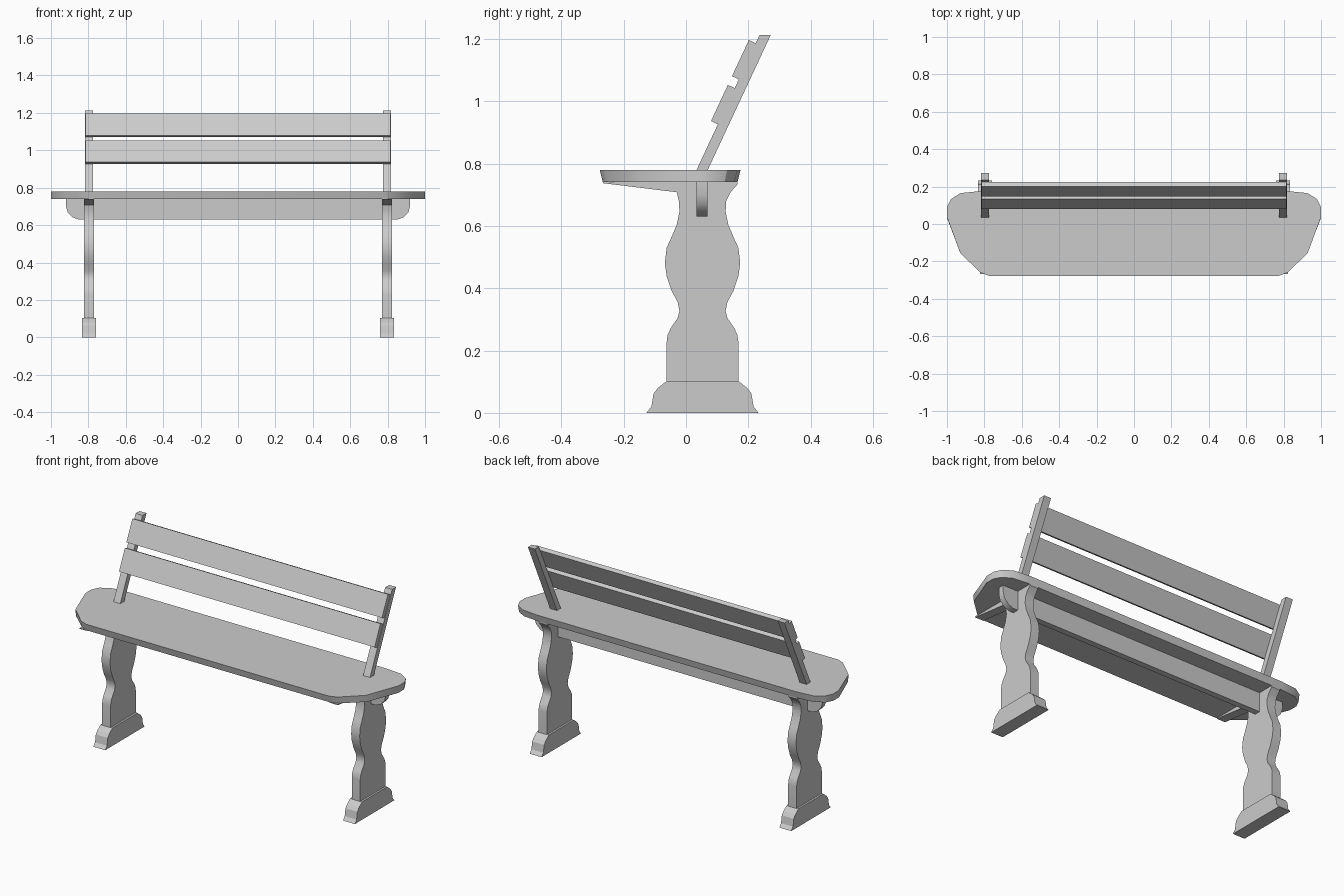
import bpy, bmesh, math

if "Cube" in bpy.data.objects:
    bpy.data.objects.remove(bpy.data.objects["Cube"])

LEG_X = 0.797   # distance of each end frame from the middle
MID_Y = 0.053   # centre line of legs and feet


def prism(name, points, place, lo, hi, smooth=True):
    """Extrude a closed 2D profile; place(a, b, t) maps profile point and depth to xyz."""
    bm = bmesh.new()
    rings = [[bm.verts.new(place(a, b, t)) for a, b in points] for t in (lo, hi)]
    bm.faces.new(rings[0])
    bm.faces.new(rings[1])
    n = len(points)
    for i in range(n):
        j = (i + 1) % n
        bm.faces.new((rings[0][i], rings[0][j], rings[1][j], rings[1][i]))
    bmesh.ops.recalc_face_normals(bm, faces=bm.faces)
    mesh = bpy.data.meshes.new(name)
    bm.to_mesh(mesh)
    bm.free()
    if smooth:
        mesh.shade_smooth()
        mesh.set_sharp_from_angle(angle=math.radians(30))
    obj = bpy.data.objects.new(name, mesh)
    bpy.context.collection.objects.link(obj)
    return obj


def along_x(a, b, t):
    return (t, a, b)


def along_y(a, b, t):
    return (a, t, b)


def mirrored(half, centre=0.0):
    """Close a right-hand half profile with its mirror image."""
    return ([(centre + a, b) for a, b in half]
            + [(centre - a, b) for a, b in reversed(half)])


# Seat: rounded plank whose edge slopes in a little towards the underside
seat_half = [(0.775, -0.277), (0.82, -0.26), (0.928, -0.157), (1.0, 0.037),
             (1.0, 0.09), (0.98, 0.132), (0.928, 0.165), (0.83, 0.175)]


def seat_place(a, b, t):
    s = 1.0 if t > 0.76 else 0.955
    return (a, -0.05 + (b + 0.05) * s, t)


prism("seat", mirrored(seat_half), seat_place, 0.74, 0.78)

# Stretcher: rail below the seat with rounded lower corners
rail_half = [(0.853, 0.63), (0.885, 0.642), (0.91, 0.668), (0.92, 0.70), (0.92, 0.742)]
prism("stretcher", mirrored(rail_half), along_y, 0.034, 0.069)

# Leg: wavy outline, with a seat bracket running forward at the top
wave = [(0.115, 0.10), (0.115, 0.228), (0.112, 0.25), (0.102, 0.272), (0.080, 0.304),
        (0.074, 0.327), (0.080, 0.356), (0.099, 0.391), (0.115, 0.439),
        (0.121, 0.48), (0.115, 0.53), (0.099, 0.565), (0.083, 0.603),
        (0.074, 0.645), (0.076, 0.68)]
leg_profile = ([(MID_Y + a, b) for a, b in wave]
               + [(0.143, 0.708), (0.165, 0.733), (0.165, 0.742),
                  (-0.267, 0.742), (-0.267, 0.737), (-0.03, 0.708)]
               + [(MID_Y - a, b) for a, b in reversed(wave)])

# Foot: stepped moulding
foot_half = [(0.18, 0.0), (0.164, 0.02), (0.157, 0.062), (0.143, 0.08), (0.114, 0.103)]

# Back post: leaning bar; lean_y gives its front face at height z
LEAN = 0.467


def lean_y(z):
    return 0.034 + LEAN * (z - 0.78)


post_profile = [(lean_y(0.765), 0.765), (lean_y(0.765) + 0.036, 0.765),
                (lean_y(1.212) + 0.036, 1.212), (lean_y(1.212), 1.212)]

for side, s in (("left", -1), ("right", 1)):
    x = s * LEG_X
    prism(side + "_leg", leg_profile, along_x, x - 0.027, x + 0.027)
    prism(side + "_foot", mirrored(foot_half, MID_Y), along_x, x - 0.038, x + 0.038, False)
    prism(side + "_back_post", post_profile, along_x, x - 0.022, x + 0.022, False)

# Back boards: planks resting on the front of the posts
nx, nz = -0.022, 0.0103     # board thickness, square to the posts
for name, z0, z1 in (("lower_back_board", 0.926, 1.042), ("upper_back_board", 1.07, 1.186)):
    board = [(lean_y(z0), z0), (lean_y(z1), z1),
             (lean_y(z1) + nx, z1 + nz), (lean_y(z0) + nx, z0 + nz)]
    prism(name, board, along_x, -0.816, 0.816, False)
